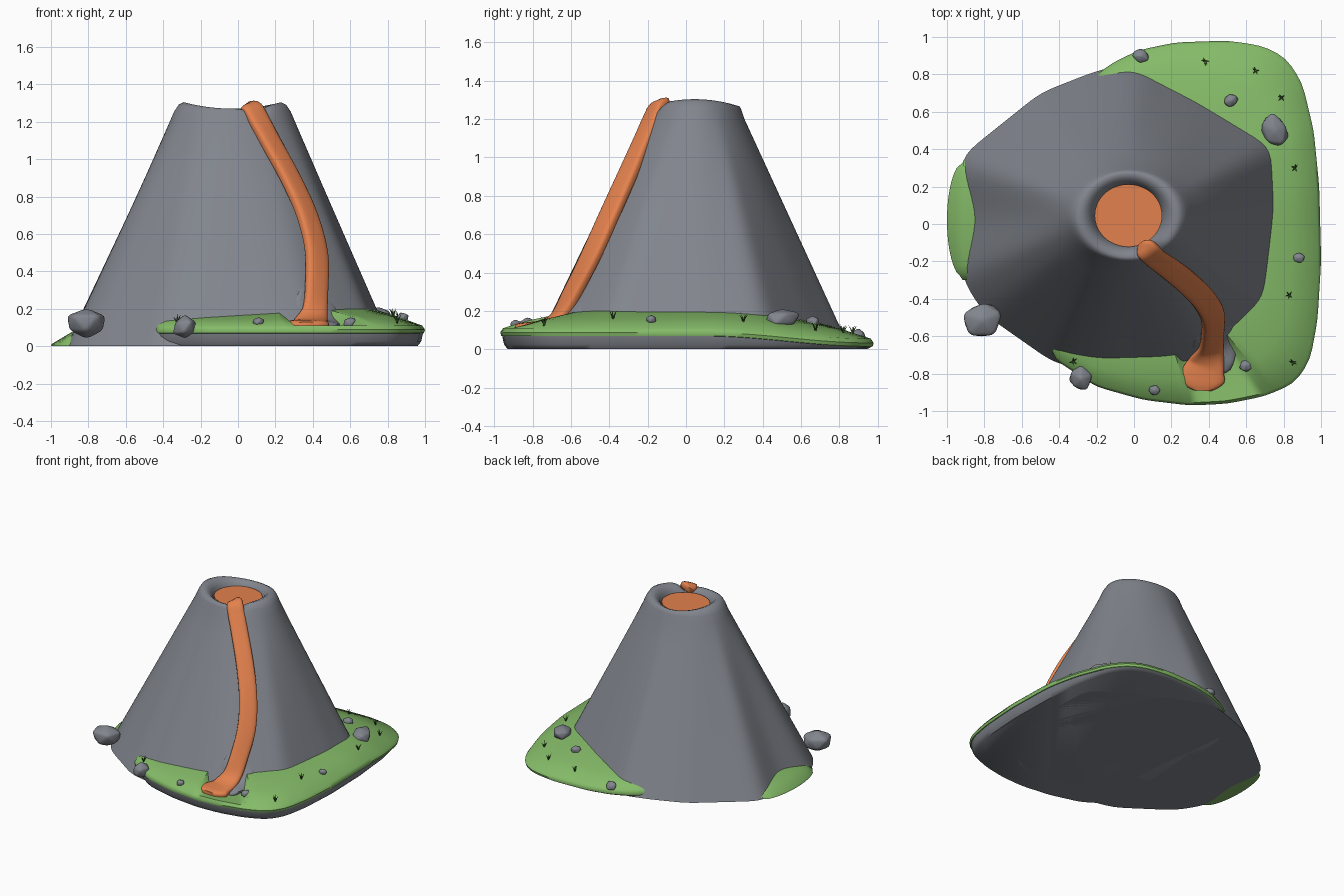
import bpy, bmesh, math, random
from mathutils import Vector, Matrix
from mathutils.bvhtree import BVHTree

if "Cube" in bpy.data.objects:
    bpy.data.objects.remove(bpy.data.objects["Cube"])

random.seed(4)
N = 144
ANG = [2 * math.pi * i / N for i in range(N)]


def material(name, col):
    m = bpy.data.materials.new(name)
    m.diffuse_color = (*col, 1)
    m.use_nodes = True
    m.node_tree.nodes["Principled BSDF"].inputs["Base Color"].default_value = m.diffuse_color
    return m


ROCK = material("grey rock", (0.22, 0.235, 0.265))
LAVA = material("orange lava", (0.77, 0.22, 0.075))
GRASS = material("green grass", (0.235, 0.50, 0.14))
BLADE = material("dark green blades", (0.05, 0.13, 0.03))


def finish(name, bm, mat, angle=50):
    bmesh.ops.recalc_face_normals(bm, faces=bm.faces)
    me = bpy.data.meshes.new(name)
    bm.to_mesh(me)
    ob = bpy.data.objects.new(name, me)
    bpy.context.collection.objects.link(ob)
    me.materials.append(mat)
    bpy.ops.object.select_all(action='DESELECT')
    ob.select_set(True)
    bpy.context.view_layer.objects.active = ob
    bpy.ops.object.shade_smooth_by_angle(angle=math.radians(angle))
    return ob


def loft(rings):
    """Closed rings of equal length joined by quads, with both ends capped."""
    bm = bmesh.new()
    vs = [[bm.verts.new(p) for p in r] for r in rings]
    n = len(vs[0])
    for a, b in zip(vs, vs[1:]):
        for i in range(n):
            j = (i + 1) % n
            bm.faces.new((a[i], a[j], b[j], b[i]))
    bm.faces.new(vs[0])
    bm.faces.new(vs[-1])
    return bm


def polar(pts, smooth):
    """Radius of a polygon around the origin at each angle, softened."""
    out = []
    for a in ANG:
        d, best = Vector((math.cos(a), math.sin(a))), 0
        for p, q in zip(pts, pts[1:] + pts[:1]):
            p, e = Vector(p), Vector(q) - Vector(p)
            den = d.cross(e)
            if abs(den) > 1e-9:
                r, s = p.cross(e) / den, p.cross(d) / den
                if r > 0 and -1e-6 <= s <= 1.000001:
                    best = max(best, r)
        out.append(best)
    for _ in range(smooth):
        out = [(out[i - 1] + 2 * out[i] + out[(i + 1) % N]) / 4 for i in range(N)]
    return out


def ring(radii, z, k=1.0):
    return [Vector((r * k * math.cos(a), r * k * math.sin(a), z)) for r, a in zip(radii, ANG)]


# mountain: hexagonal foot blending into a round crater rim with a lava spout dip
foot = polar([(-0.935, 0.35), (-0.5, 0.70), (-0.22, 0.81), (0, 0.87), (0.36, 0.70), (0.81, 0.45),
              (0.83, 0.1), (0.77, -0.46), (0.58, -0.64), (0.42, -0.76), (0.2, -0.79),
              (-0.2, -0.79), (-0.43, -0.74), (-0.8, -0.48), (-0.925, -0.28), (-0.885, 0.03)], 4)


def rim(rx, ry, z, wave=0.0, dip=0.0):
    out = []
    for a in ANG:
        d = (math.degrees(a) - 300) / 13
        out.append(Vector((-0.03 + rx * math.cos(a), 0.045 + ry * math.sin(a),
                           z + wave * math.cos(2 * a) - dip * math.exp(-d * d))))
    return out


base, top = ring(foot, 0), rim(0.335, 0.26, 1.2)
rings = [[p.lerp(q, t / 8) for p, q in zip(base, top)] for t in range(9)]
rings += [rim(0.312, 0.245, 1.25, 0.004, 0.02), rim(0.288, 0.235, 1.278, 0.012, 0.04),
          rim(0.26, 0.222, 1.287, 0.017, 0.045), rim(0.225, 0.202, 1.277, 0.014, 0.04),
          rim(0.195, 0.18, 1.25, 0.006, 0.02), rim(0.18, 0.165, 1.2)]
finish("mountain", loft(rings), ROCK)

# lava pool in the crater
finish("lava_pool", loft([rim(0.18, 0.167, 1.21), rim(0.18, 0.167, 1.24)]), LAVA)

# plinth and grass skirt: outline runs inside the mountain on the left
skirt = polar([(-0.2, 0.80), (-0.1, 0.87), (0.03, 0.93), (0.22, 0.97), (0.5, 0.98), (0.7, 0.95), (0.82, 0.88),
               (0.9, 0.75), (0.96, 0.5), (0.99, 0.2), (1.0, -0.2), (0.98, -0.52), (0.94, -0.73),
               (0.86, -0.85), (0.7, -0.92), (0.5, -0.96), (0.3, -0.97), (0.05, -0.94), (-0.2, -0.87),
               (-0.43, -0.72), (-0.5, -0.4), (-0.5, 0.4)], 1)


def tilt(pts, z, drop=0.055):
    """Lower the edge towards the back."""
    for p in pts:
        s = min(1, max(0, (p.y - 0.1) / 0.85))
        p.z = z - drop * s * s * (3 - 2 * s)
    return pts


finish("plinth", loft([ring(skirt, 0, 0.96), tilt(ring(skirt, 0, 0.98), 0.025, 0.018),
                       tilt(ring(skirt, 0, 0.99), 0.07)]), ROCK)
inner = tilt(ring(foot, 0, 0.85), 0.205, 0.05)
for p in inner:
    p.z -= 0.055 * min(1, max(0, 0.6 - p.x))
edge = tilt(ring(skirt, 0, 0.985), 0.11)
mid = [p.lerp(q, 0.45) + Vector((0, 0, 0.006)) for p, q in zip(edge, inner)]
for i, a in enumerate(ANG):          # notch where the lava cuts through the grass
    if 288.5 < math.degrees(a) < 308.5:
        mid[i].z = inner[i].z = 0.095
grass_bm = loft([tilt(ring(skirt, 0, 0.975), 0.063), tilt(ring(skirt, 0, 0.995), 0.07),
                 tilt(ring(skirt, 0), 0.088), edge, mid, inner])
tree = BVHTree.FromBMesh(grass_bm)
finish("grass_skirt", grass_bm, GRASS)

# small grass patch sloping up to the left flank
rows = []
for i in range(17):
    u = -1 + i / 8
    w = math.sqrt(max(0.0004, 1 - u * u))
    y = 0.02 + 0.32 * u
    x0 = -0.9 - 0.1 * w
    rows.append([(x0, y, 0), (x0 + 0.005, y, 0.012 * w), (-0.915, y, 0.01 + 0.05 * w),
                 (-0.80, y, 0.02 + 0.105 * w), (-0.78, y, 0.002)])
finish("left_grass_patch", loft(rows), GRASS)


# lava stream and its rocky channel
def stream(name, pts, mat, thick, lift):
    """Flat-topped strip along (x, y, z, half width) points, smoothed by Catmull-Rom."""
    P = [Vector(p) for p in pts]
    P = [2 * P[0] - P[1]] + P + [2 * P[-1] - P[-2]]
    path = []
    for i in range(1, len(P) - 2):
        a, b, c, d = P[i - 1:i + 3]
        for k in range(5):
            t = k / 5
            path.append(0.5 * (2 * b + (c - a) * t + (2 * a - 5 * b + 4 * c - d) * t ** 2
                               + (3 * b - a - 3 * c + d) * t ** 3))
    path.append(P[-2])
    out, n = [], len(path)
    for i, p in enumerate(path):
        c = p.to_3d()
        tan = (path[min(i + 1, n - 1)].to_3d() - path[max(i - 1, 0)].to_3d()).normalized()
        steep = 2.0 * min(1, max(0, (c.z - 0.12) / 0.15))
        nor = Vector((c.x, c.y, 0)).normalized() * steep + Vector((0, 0, 1))
        side = tan.cross(nor).normalized()
        nor = side.cross(tan).normalized()
        j = min(i, n - 1 - i)
        k = (0.45, 0.75, 0.92)[j] if j < 3 else 1.0
        h = thick * (0.5 + 0.5 * k)
        sec = []
        for m in range(20):
            a = 2 * math.pi * (m + 0.5) / 20
            u, v = (math.copysign(abs(f) ** 0.6, f) for f in (math.cos(a), math.sin(a)))
            sec.append(c + side * p[3] * k * u + nor * (lift + h * v))
        out.append(sec)
    finish(name, loft(out), mat, 45)


stream("lava_stream", [(0.045, -0.10, 1.262, 0.055), (0.075, -0.145, 1.27, 0.06), (0.115, -0.18, 1.2, 0.062),
                       (0.17, -0.222, 1.1, 0.062), (0.28, -0.31, 0.9, 0.064), (0.37, -0.40, 0.7, 0.066),
                       (0.42, -0.49, 0.5, 0.068), (0.42, -0.59, 0.3, 0.066), (0.41, -0.66, 0.18, 0.07),
                       (0.39, -0.74, 0.125, 0.095), (0.37, -0.81, 0.112, 0.118), (0.365, -0.89, 0.107, 0.11)],
       LAVA, 0.03, 0.0)
stream("lava_channel", [(0.41, -0.53, 0.33, 0.09), (0.42, -0.585, 0.24, 0.12), (0.42, -0.65, 0.16, 0.13),
                        (0.41, -0.72, 0.12, 0.125), (0.39, -0.80, 0.095, 0.10)],
       ROCK, 0.024, -0.01)


# boulders: angular, softly bevelled lumps
def ground(x, y, default=0.1):
    hit = tree.ray_cast(Vector((x, y, 2)), Vector((0, 0, -1)))[0]
    return hit.z if hit else default


def boulder(i, x, y, z, sx, sy, sz, turn):
    bm = bmesh.new()
    bmesh.ops.create_icosphere(bm, subdivisions=1, radius=1)
    for v in bm.verts:
        v.co *= random.uniform(0.86, 1.14)
    bmesh.ops.bevel(bm, geom=bm.edges[:], offset=0.13, segments=2, affect='EDGES', profile=0.5)
    bm.transform(Matrix.Translation((x, y, z)) @ Matrix.Rotation(turn, 4, 'Z')
                 @ Matrix.Diagonal((sx, sy, sz, 1)))
    finish(f"boulder_{i}", bm, ROCK, 40)


boulder(1, -0.81, -0.51, 0.12, 0.12, 0.105, 0.09, 0.3)
boulder(2, -0.285, -0.825, 0.10, 0.066, 0.075, 0.065, 0.2)
for i, (x, y, s, t) in enumerate([(0.11, -0.89, 0.033, 0), (0.6, -0.755, 0.04, 0.4), (0.88, -0.18, 0.034, 0.2),
                                  (0.52, 0.66, 0.042, 0.8), (0.035, 0.9, 0.045, -0.5)], 3):
    boulder(i, x, y, ground(x, y) + s * 0.2, s * 1.05, s * 0.9, s * 0.8, t)
boulder(8, 0.75, 0.5, ground(0.75, 0.5) + 0.015, 0.078, 0.1, 0.06, 0.35)


# grass tufts: fanned blades
bm = bmesh.new()
for x, y in [(0.38, 0.87), (0.65, 0.82), (0.79, 0.675), (0.86, 0.3), (0.83, -0.38), (0.85, -0.74), (-0.325, -0.735)]:
    z = max(ground(x, y), 0.1 if y < 0 else 0) - 0.005
    for k in range(5):
        a = 2 * math.pi * k / 5 + random.random()
        d, s = Vector((math.cos(a), math.sin(a), 0)), Vector((-math.sin(a), math.cos(a), 0))
        c, h = Vector((x, y, z)), random.uniform(0.04, 0.055)
        pts = [c + s * 0.005, c - s * 0.005, c + d * 0.01 - s * 0.003 + Vector((0, 0, h * 0.6)),
               c + d * 0.024 + Vector((0, 0, h)), c + d * 0.01 + s * 0.003 + Vector((0, 0, h * 0.6))]
        bm.faces.new([bm.verts.new(p) for p in pts])
finish("grass_tufts", bm, BLADE)
